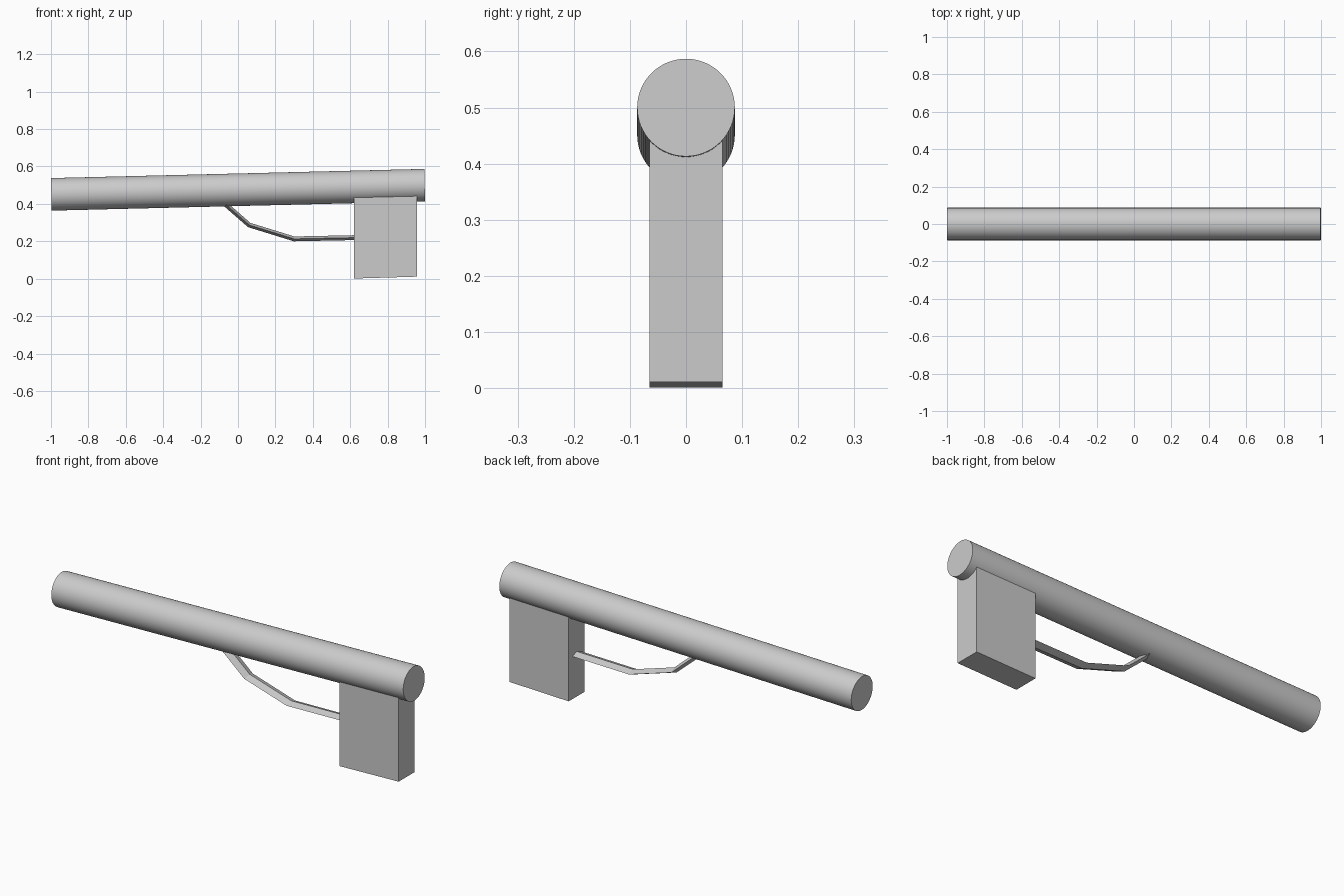
import bpy, bmesh, math
from mathutils import Vector

cube = bpy.data.objects.get("Cube")
if cube:
    bpy.data.objects.remove(cube, do_unlink=True)

grey = bpy.data.materials.new("plain grey")
grey.use_nodes = True
grey.diffuse_color = (0.6, 0.6, 0.6, 1)
grey.node_tree.nodes["Principled BSDF"].inputs["Base Color"].default_value = grey.diffuse_color


def loft(name, rings):
    """Skin a list of equal-length point rings and cap both ends."""
    bm = bmesh.new()
    loops = [[bm.verts.new(p) for p in ring] for ring in rings]
    n = len(loops[0])
    for a, b in zip(loops, loops[1:]):
        for i in range(n):
            j = (i + 1) % n
            bm.faces.new((a[i], a[j], b[j], b[i]))
    bm.faces.new(loops[0])
    bm.faces.new(loops[-1])
    bmesh.ops.recalc_face_normals(bm, faces=bm.faces)
    mesh = bpy.data.meshes.new(name)
    bm.to_mesh(mesh)
    bm.free()
    mesh.materials.append(grey)
    obj = bpy.data.objects.new(name, mesh)
    bpy.context.collection.objects.link(obj)
    return obj


# Long barrel, tilted slightly upward
start, end = Vector((-0.998, 0, 0.451)), Vector((0.998, 0, 0.5))
axis = end - start
bpy.ops.mesh.primitive_cylinder_add(
    vertices=64, radius=0.087, depth=axis.length,
    location=(start + end) / 2, rotation=axis.to_track_quat('Z', 'Y').to_euler())
barrel = bpy.context.object
barrel.name = "barrel"
barrel.data.materials.append(grey)
bpy.ops.object.shade_smooth_by_angle(angle=math.radians(30))

# Upright block grip with a sloped top and bottom
w = 0.065
loft("grip", [
    [(x, -w, low), (x, w, low), (x, w, high), (x, -w, high)]
    for x, low, high in ((0.62, 0.001, 0.433), (0.957, 0.011, 0.442))])

# Bent flattened guard between barrel and grip
path = [Vector(p) for p in ((-0.09, 0, 0.418), (0.06, 0, 0.287),
                            (0.30, 0, 0.213), (0.64, 0, 0.22))]
rings = []
for i, p in enumerate(path):
    tangent = (path[min(i + 1, 3)] - path[max(i - 1, 0)]).normalized()
    up = tangent.cross(Vector((0, 1, 0)))
    rings.append([p + Vector((0, 0.035, 0)), p + up * 0.013,
                  p - Vector((0, 0.035, 0)), p - up * 0.013])
loft("guard", rings)
